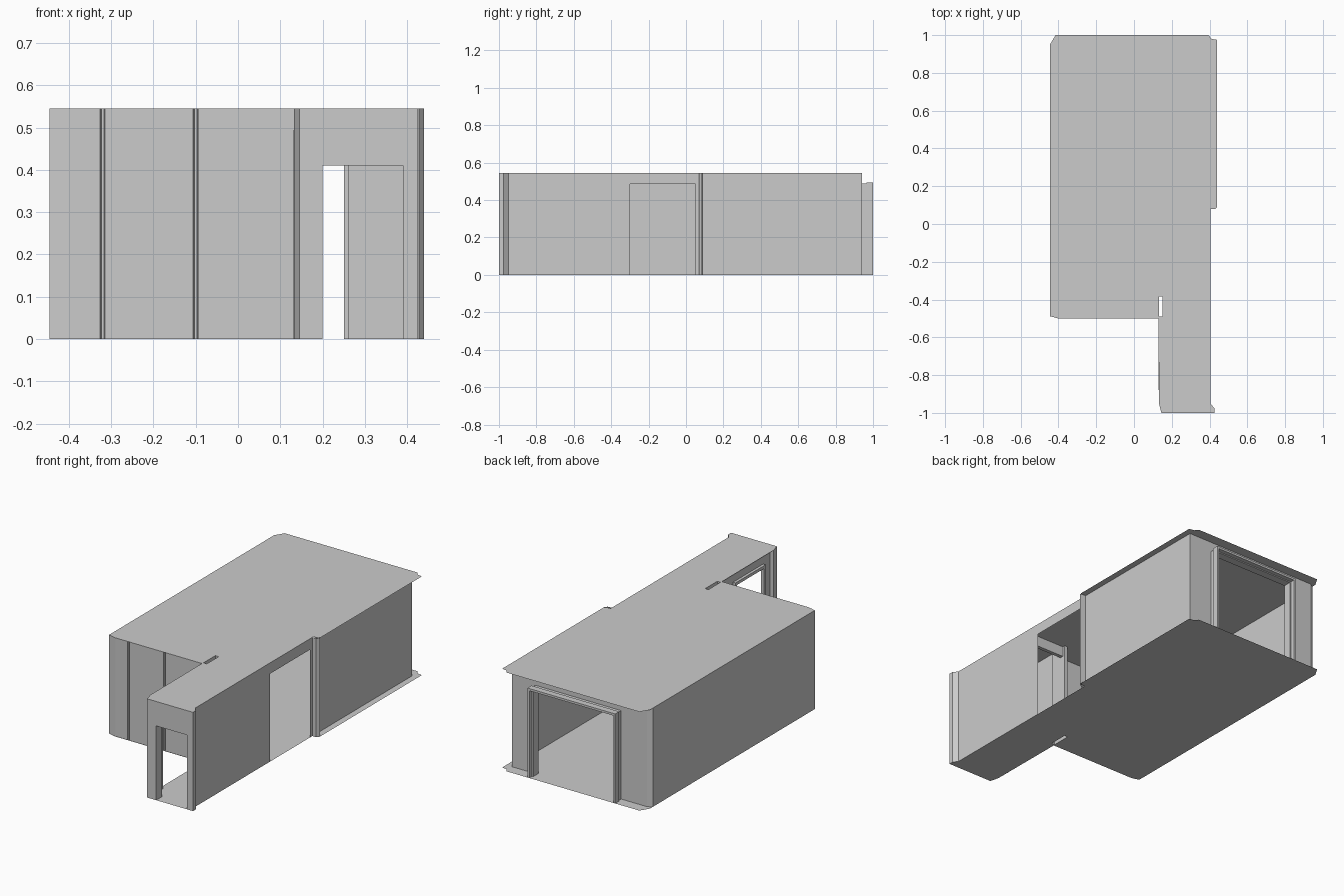
import bpy, bmesh

if "Cube" in bpy.data.objects:
    bpy.data.objects.remove(bpy.data.objects["Cube"])

H = 0.545  # room height


def finish(name, bm):
    bmesh.ops.remove_doubles(bm, verts=bm.verts, dist=1e-5)
    me = bpy.data.meshes.new(name)
    bm.to_mesh(me)
    bm.free()
    ob = bpy.data.objects.new(name, me)
    bpy.context.collection.objects.link(ob)
    return ob


def walls(name, runs):
    """Upright thin walls; each run is (plan points, bottom, top)."""
    bm = bmesh.new()
    for pts, z0, z1 in runs:
        lo = [bm.verts.new((x, y, z0)) for x, y in pts]
        hi = [bm.verts.new((x, y, z1)) for x, y in pts]
        for i in range(len(pts) - 1):
            bm.faces.new((lo[i], lo[i + 1], hi[i + 1], hi[i]))
    return finish(name, bm)


def prism(bm, pts, z0, z1):
    """Closed solid from a plan outline."""
    f = bm.faces.new([bm.verts.new((x, y, z0)) for x, y in pts])
    top = bmesh.ops.extrude_face_region(bm, geom=[f])
    for v in [g for g in top["geom"] if isinstance(g, bmesh.types.BMVert)]:
        v.co.z = z1
    bmesh.ops.recalc_face_normals(bm, faces=bm.faces)


def rect(x0, x1, y0, y1):
    return [(x0, y0), (x1, y0), (x1, y1), (x0, y1)]


def slab(name, z):
    """Thin plan surface with the pillar slot cut out."""
    bm = bmesh.new()
    edges = []
    for loop in (OUTLINE, rect(0.132, 0.152, -0.49, -0.385)):
        vs = [bm.verts.new((x, y, z)) for x, y in loop]
        edges += [bm.edges.new((vs[i - 1], vs[i])) for i in range(len(vs))]
    bmesh.ops.triangle_fill(bm, use_beauty=True, use_dissolve=False, edges=edges)
    up = 1 if z > 0.1 else -1
    for f in bm.faces:
        f.normal_update()
        if f.normal.z * up < 0:
            f.normal_flip()
    return finish(name, bm)


OUTLINE = [(-0.445, 0.95), (-0.415, 1.0), (0.395, 1.0), (0.41, 0.98), (0.44, 0.975),
           (0.44, 0.09), (0.43, 0.08), (0.405, 0.08), (0.405, -0.955), (0.425, -0.975),
           (0.425, -1.0), (0.145, -1.0), (0.132, -0.95), (0.13, -0.5),
           (-0.4, -0.5), (-0.42, -0.495), (-0.445, -0.488)]

# floor and ceiling
slab("floor", 0.0)
slab("ceiling", H)

# left wall, turning into the grooved front wall of the room
path = [(-0.42, 0.94), (-0.445, 0.925), (-0.445, -0.488), (-0.42, -0.495), (-0.4, -0.498)]
for gx in (-0.32, -0.10):
    path += [(gx - 0.006, -0.498), (gx - 0.003, -0.488), (gx + 0.003, -0.488), (gx + 0.006, -0.498)]
path.append((0.132, -0.498))
walls("left_and_front_wall", [(path, 0, H)])

# right wall with side opening
RX = 0.405
walls("right_wall", [
    ([(RX, -0.955), (RX, -0.3)], 0, H),
    ([(RX, -0.3), (RX, 0.05)], 0.485, H),
    ([(RX, 0.05), (RX, 0.07), (0.428, 0.07), (0.44, 0.085), (RX, 0.088), (RX, 0.94)], 0, H)])

# back wall with wide doorway
walls("back_wall", [
    ([(RX, 0.94), (0.255, 0.94)], 0, H),
    ([(0.255, 0.94), (-0.255, 0.94)], 0.48, H),
    ([(-0.255, 0.94), (-0.42, 0.94)], 0, H)])

# stepped door frame standing out from the back wall
bm = bmesh.new()
for a, b, top, y0, y1 in ((0.25, 0.262, 0.488, 0.93, 0.975), (0.257, 0.268, 0.494, 0.965, 1.0)):
    for s in (-1, 1):
        prism(bm, rect(min(s * a, s * b), max(s * a, s * b), y0, y1), 0, top)
    prism(bm, rect(-a, a, y0, y1), top - 0.012, top)
finish("back_door_frame", bm)

# pillar around the slot and header between corridor and room
walls("slot_pillar", [(rect(0.132, 0.152, -0.49, -0.385) + [(0.132, -0.49)], 0, H)])
bm = bmesh.new()
prism(bm, rect(0.152, RX, -0.42, -0.40), 0.487, H)
finish("corridor_header", bm)

# corridor left wall with side doorway
CX = 0.145
walls("corridor_left_wall", [
    ([(0.132, -0.95), (CX, -0.94), (CX, -0.87)], 0, H),
    ([(CX, -0.87), (CX, -0.63)], 0.475, H),
    ([(CX, -0.63), (CX, -0.49)], 0, H)])

# side doorway frame
bm = bmesh.new()
for y in (-0.88, -0.63):
    prism(bm, rect(0.13, 0.15, y, y + 0.012), 0, 0.493)
prism(bm, rect(0.13, 0.15, -0.868, -0.63), 0.477, 0.493)
finish("side_door_frame", bm)

# corridor entrance: two posts and a lintel
bm = bmesh.new()
prism(bm, [(0.145, -1.0), (0.2, -1.0), (0.2, -0.95), (0.132, -0.95)], 0, H)
prism(bm, [(0.39, -1.0), (0.425, -1.0), (0.425, -0.975), (RX, -0.95), (0.39, -0.95)], 0, H)
prism(bm, rect(0.2, 0.39, -1.0, -0.95), 0.41, H)
finish("corridor_entrance", bm)
